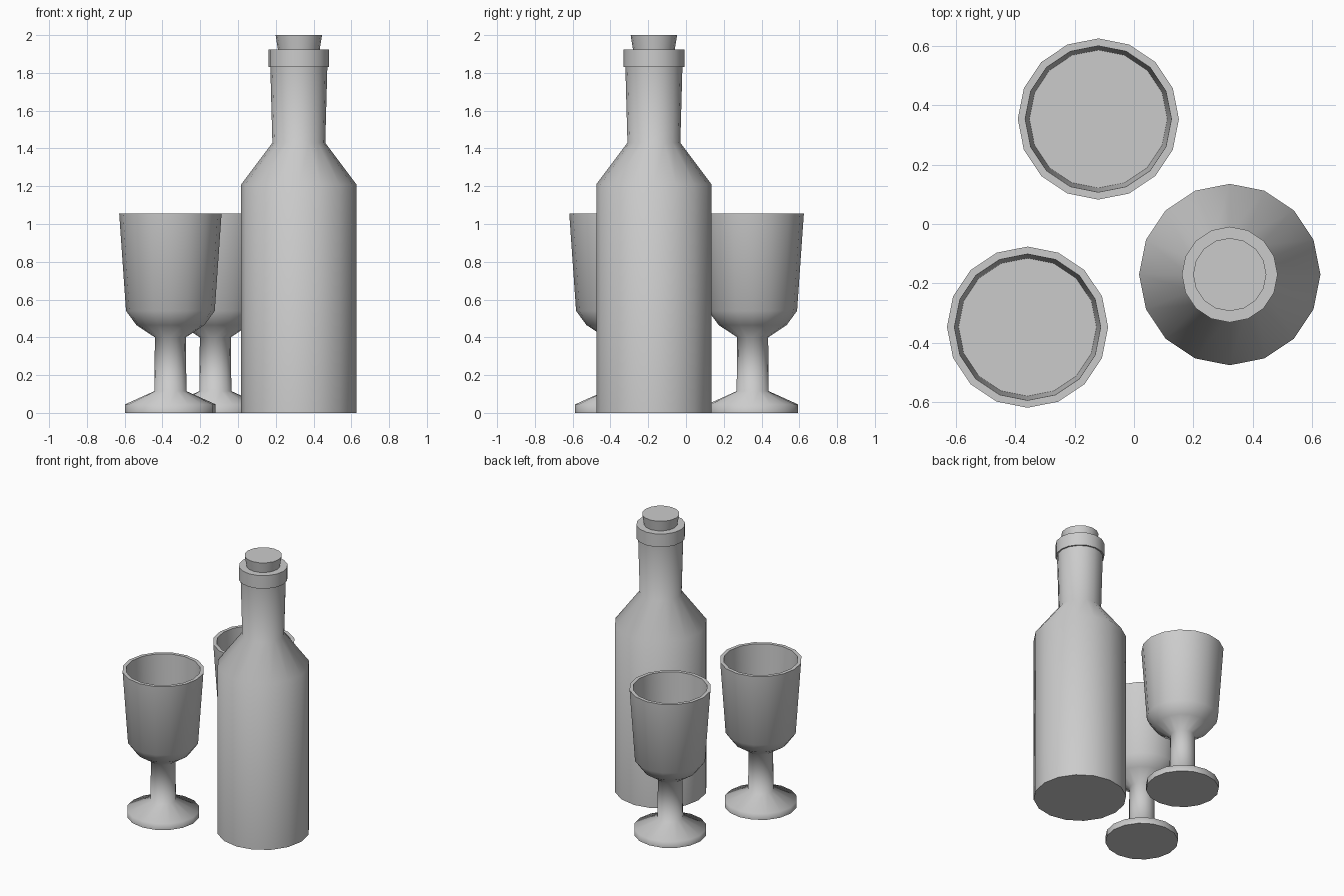
import bpy
import bmesh
import math

SIDES = 16

cube = bpy.data.objects.get("Cube")
if cube:
    bpy.data.objects.remove(cube, do_unlink=True)

# One plain grey for everything
grey = bpy.data.materials.new("plain grey")
grey.use_nodes = True
colour = (0.6, 0.6, 0.6, 1.0)
grey.diffuse_color = colour
grey.node_tree.nodes["Principled BSDF"].inputs["Base Color"].default_value = colour


def lathe(name, profile, location):
    """Turn a (radius, height) profile around z and cap both ends."""
    bm = bmesh.new()
    rings = []
    for radius, height in profile:
        ring = []
        for i in range(SIDES):
            a = math.tau * i / SIDES
            ring.append(bm.verts.new((radius * math.cos(a), radius * math.sin(a), height)))
        rings.append(ring)
    for low, high in zip(rings, rings[1:]):
        for i in range(SIDES):
            j = (i + 1) % SIDES
            bm.faces.new((low[i], low[j], high[j], high[i]))
    bm.faces.new(list(reversed(rings[0])))
    bm.faces.new(rings[-1])
    mesh = bpy.data.meshes.new(name)
    bm.to_mesh(mesh)
    bm.free()
    mesh.materials.append(grey)
    obj = bpy.data.objects.new(name, mesh)
    obj.location = location
    bpy.context.collection.objects.link(obj)
    bpy.ops.object.select_all(action='DESELECT')
    obj.select_set(True)
    bpy.context.view_layer.objects.active = obj
    bpy.ops.object.shade_smooth_by_angle(angle=math.radians(70))
    return obj


# Bottle: body, shoulder, neck, collar and stopper
bottle_at = (0.322, -0.17, 0)
lathe("bottle", [(0.305, 0), (0.305, 1.21), (0.14, 1.43), (0.151, 1.83),
                 (0.161, 1.83), (0.161, 1.925), (0.11, 1.925)], bottle_at)
lathe("stopper", [(0.11, 1.92), (0.123, 2.0)], bottle_at)

# Goblets: foot, stem, bowl, rim and hollow inside
goblet = [(0.24, 0), (0.24, 0.045), (0.085, 0.115), (0.082, 0.4),
          (0.18, 0.465), (0.235, 0.54), (0.271, 1.055),
          (0.246, 1.055), (0.232, 0.7)]
lathe("front_goblet", goblet, (-0.358, -0.347, 0))
lathe("back_goblet", goblet, (-0.12, 0.353, 0))
